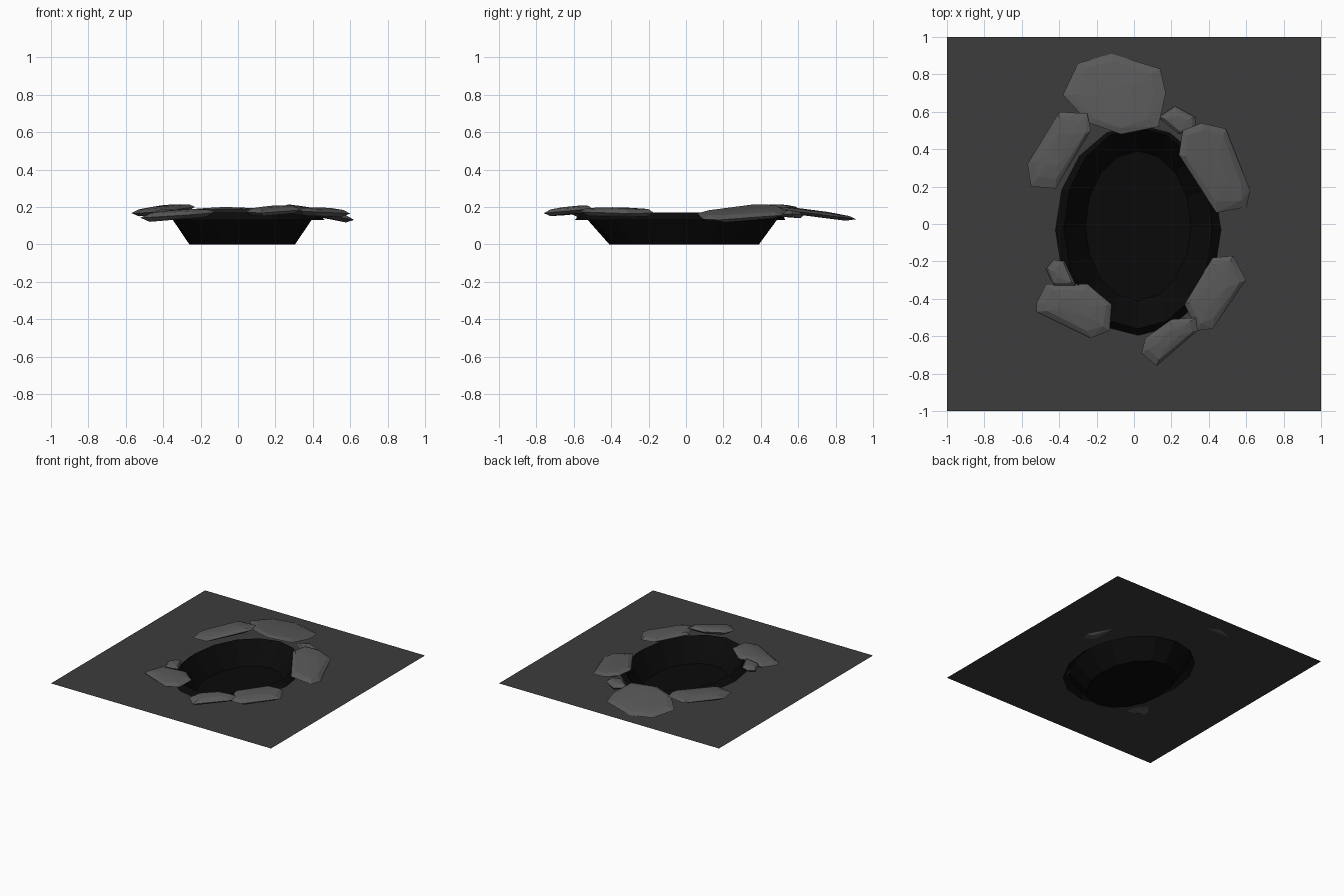
import bpy, bmesh, math, random

if "Cube" in bpy.data.objects:
    bpy.data.objects.remove(bpy.data.objects["Cube"])

random.seed(4)
GROUND_Z = 0.13
SEG = 16


def material(name, v):
    m = bpy.data.materials.new(name)
    m.diffuse_color = (v, v, v, 1)
    m.use_nodes = True
    m.node_tree.nodes["Principled BSDF"].inputs["Base Color"].default_value = m.diffuse_color
    return m


ground_mat = material("ground_grey", 0.045)
rock_mat = material("rock_grey", 0.1)
pit_mat = material("pit_black", 0.003)


def finish(name, bm, mat):
    me = bpy.data.meshes.new(name)
    bm.to_mesh(me)
    bm.free()
    me.materials.append(mat)
    ob = bpy.data.objects.new(name, me)
    bpy.context.collection.objects.link(ob)
    return ob


def oval(bm, x0, x1, y0, y1, z):
    """Ring of vertices filling the given bounds."""
    cx, cy, rx, ry = (x0 + x1) / 2, (y0 + y1) / 2, (x1 - x0) / 2, (y1 - y0) / 2
    return [bm.verts.new((cx + rx * math.cos(i * math.tau / SEG),
                          cy + ry * math.sin(i * math.tau / SEG), z)) for i in range(SEG)]


def bridge(bm, a, b):
    for i in range(SEG):
        j = (i + 1) % SEG
        bm.faces.new((a[i], a[j], b[j], b[i]))


RIM = (-0.42, 0.465, -0.595, 0.53, GROUND_Z)

# Ground square with an oval hole
bm = bmesh.new()
square = []
for i in range(SEG):
    c, s = math.cos(i * math.tau / SEG), math.sin(i * math.tau / SEG)
    k = max(abs(c), abs(s))
    square.append(bm.verts.new((c / k, s / k, GROUND_Z)))
bridge(bm, square, oval(bm, *RIM))
bmesh.ops.recalc_face_normals(bm, faces=bm.faces)
for f in bm.faces:
    if f.normal.z < 0:
        f.normal_flip()
finish("ground", bm, ground_mat)

# Pit: raised lip, sloping wall, flat floor
bm = bmesh.new()
rings = [oval(bm, *r) for r in (RIM,
                                (-0.375, 0.42, -0.56, 0.515, 0.17),
                                (-0.26, 0.305, -0.41, 0.39, 0.0))]
for a, b in zip(rings, rings[1:]):
    bridge(bm, a, b)
bm.faces.new(rings[-1])
finish("pit", bm, pit_mat)


def rock(name, outline, z, gx, gy, h):
    """Flat chipped stone: outline at mid height, smaller rings above and below, then tilted."""
    n = len(outline)
    cx = sum(p[0] for p in outline) / n
    cy = sum(p[1] for p in outline) / n
    bm = bmesh.new()
    for scale, dz in ((1.0, 0.0), (0.8, 0.75), (0.4, 1.0), (0.75, -0.9)):
        for x, y in outline:
            k = scale if scale == 1 else scale * random.uniform(0.9, 1.08)
            dx, dy = (x - cx) * k, (y - cy) * k
            bm.verts.new((cx + dx, cy + dy,
                          z + gx * dx + gy * dy + h * dz * random.uniform(0.85, 1.1)))
    res = bmesh.ops.convex_hull(bm, input=bm.verts)
    loose = [v for v in bm.verts if not v.link_faces]
    bmesh.ops.delete(bm, geom=loose, context='VERTS')
    bmesh.ops.recalc_face_normals(bm, faces=bm.faces)
    finish(name, bm, rock_mat)


# Stones around the pit
rock("rock_back_large", [(-0.12, 0.91), (0.14, 0.83), (0.17, 0.70), (0.13, 0.52),
                         (-0.07, 0.48), (-0.24, 0.54), (-0.38, 0.69), (-0.30, 0.86)],
     0.163, 0.0, -0.13, 0.018)
rock("rock_back_left", [(-0.57, 0.32), (-0.40, 0.60), (-0.25, 0.59), (-0.23, 0.50),
                        (-0.42, 0.19), (-0.55, 0.20)], 0.183, 0.08, 0.03, 0.022)
rock("rock_back_small", [(0.13, 0.57), (0.22, 0.63), (0.33, 0.57), (0.33, 0.50),
                         (0.24, 0.48)], 0.162, 0.0, -0.05, 0.02)
rock("rock_back_right", [(0.26, 0.50), (0.36, 0.54), (0.49, 0.51), (0.62, 0.18),
                         (0.60, 0.09), (0.44, 0.06), (0.24, 0.37)],
     0.167, -0.19, 0.0, 0.022)
rock("rock_front_right", [(0.42, -0.18), (0.53, -0.17), (0.60, -0.30), (0.42, -0.56),
                          (0.34, -0.57), (0.27, -0.43)], 0.173, -0.05, 0.0, 0.024)
rock("rock_front", [(0.04, -0.69), (0.06, -0.61), (0.20, -0.51), (0.33, -0.50),
                    (0.34, -0.57), (0.12, -0.76)], 0.181, 0.0, 0.09, 0.022)
rock("rock_front_left", [(-0.52, -0.42), (-0.47, -0.32), (-0.25, -0.32), (-0.12, -0.43),
                         (-0.13, -0.57), (-0.23, -0.61), (-0.52, -0.47)],
     0.158, 0.08, 0.03, 0.025)
rock("rock_left_small", [(-0.47, -0.24), (-0.43, -0.19), (-0.37, -0.20), (-0.31, -0.33),
                         (-0.43, -0.33)], 0.165, 0.1, 0.0, 0.02)
